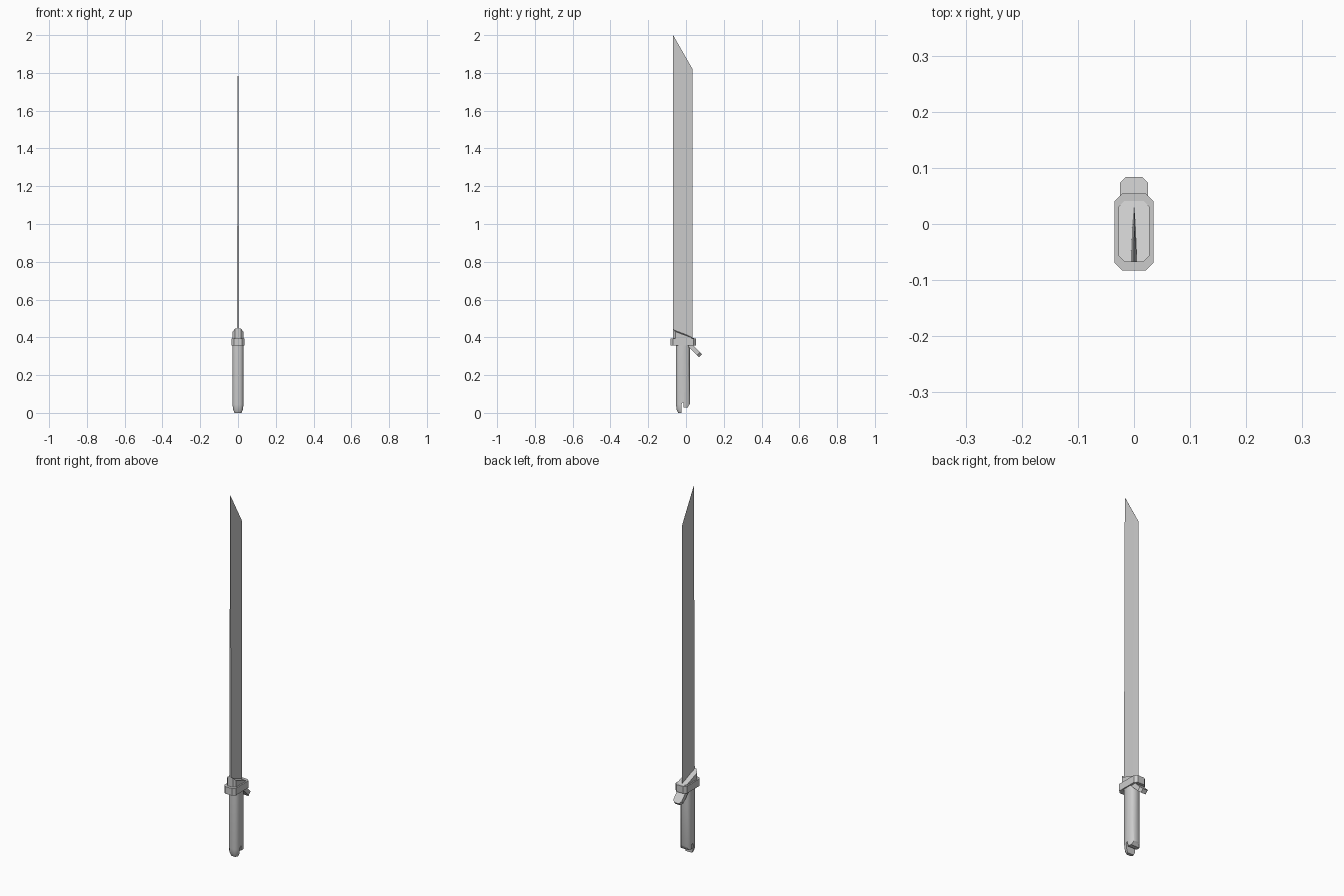
import bpy, bmesh

if "Cube" in bpy.data.objects:
    bpy.data.objects.remove(bpy.data.objects["Cube"])


def loft(name, rings):
    """Join equal-length rings of points with quads and cap both ends."""
    bm = bmesh.new()
    rows = [[bm.verts.new(p) for p in ring] for ring in rings]
    n = len(rows[0])
    for a, b in zip(rows, rows[1:]):
        for i in range(n):
            j = (i + 1) % n
            bm.faces.new((a[i], a[j], b[j], b[i]))
    bm.faces.new(rows[0][::-1])
    bm.faces.new(rows[-1])
    bmesh.ops.recalc_face_normals(bm, faces=bm.faces[:])
    mesh = bpy.data.meshes.new(name)
    bm.to_mesh(mesh)
    bm.free()
    obj = bpy.data.objects.new(name, mesh)
    bpy.context.collection.objects.link(obj)
    return obj


def octagon(hx, y0, y1, c, z):
    """Rectangle with chamfered corners; z is a height or a function of y."""
    pts = [(hx - c, y0), (hx, y0 + c), (hx, y1 - c), (hx - c, y1),
           (c - hx, y1), (-hx, y1 - c), (-hx, y0 + c), (c - hx, y0)]
    return [(x, y, z(y) if callable(z) else z) for x, y in pts]


def prism(name, profile, hx):
    """Side profile in y,z extruded across x."""
    return loft(name, [[(x, y, z) for y, z in profile] for x in (-hx, hx)])


# Blade: wedge section thinning toward a slanted tip
section = [(0.006, -0.068), (0.003, 0), (0, 0.035), (-0.003, 0), (-0.006, -0.068)]
loft("blade", [[(x, y, 0.38) for x, y in section],
               [(x * 0.1, y, 2 - (y + 0.068) * 1.75) for x, y in section]])

# Guard
loft("guard", [octagon(0.035, -0.083, 0.054, 0.014, z) for z in (0.356, 0.395)])

# Collar with raised back lip and sloping top
def collar_top(y):
    return 0.446 if y < -0.06 else 0.43 - (y + 0.056) * 0.36


loft("collar", [octagon(0.028, -0.068, 0.042, 0.012, 0.38),
                octagon(0.028, -0.068, 0.042, 0.012, collar_top)])

# Grip with tapered butt
grip = loft("grip", [octagon(0.019, -0.042, 0.012, 0.009, 0),
                     octagon(0.026, -0.050, 0.019, 0.012, 0.018),
                     octagon(0.029, -0.053, 0.021, 0.014, 0.045),
                     octagon(0.029, -0.053, 0.021, 0.014, 0.37)])

# Hooked notch cut across the butt
notch = prism("notch_cutter", [(-0.024, -0.02), (-0.024, 0.045), (-0.018, 0.055),
                               (-0.013, 0.055), (-0.013, 0.028), (0.009, 0.028),
                               (0.03, 0.066), (0.05, 0.066), (0.05, -0.02)], 0.1)
notch.hide_render = True
cut = grip.modifiers.new("notch", 'BOOLEAN')
cut.operation = 'DIFFERENCE'
cut.solver = 'EXACT'
cut.object = notch
bpy.context.view_layer.objects.active = grip
grip.select_set(True)
bpy.ops.object.modifier_apply(modifier=cut.name)
bpy.data.objects.remove(notch, do_unlink=True)
bpy.ops.object.shade_smooth_by_angle(angle=0.85)

# Trigger tab slanting down from under the guard, with clipped tip corners
outline = [(-0.025, 0), (-0.025, 0.82), (-0.014, 1), (0.014, 1), (0.025, 0.82), (0.025, 0)]
loft("trigger_tab", [[(x, y0 + t * (y1 - y0), z0 + t * (z1 - z0)) for x, t in outline]
                     for y0, z0, y1, z1 in ((0.012, 0.350, 0.068, 0.295),
                                            (0.028, 0.368, 0.084, 0.310))])
